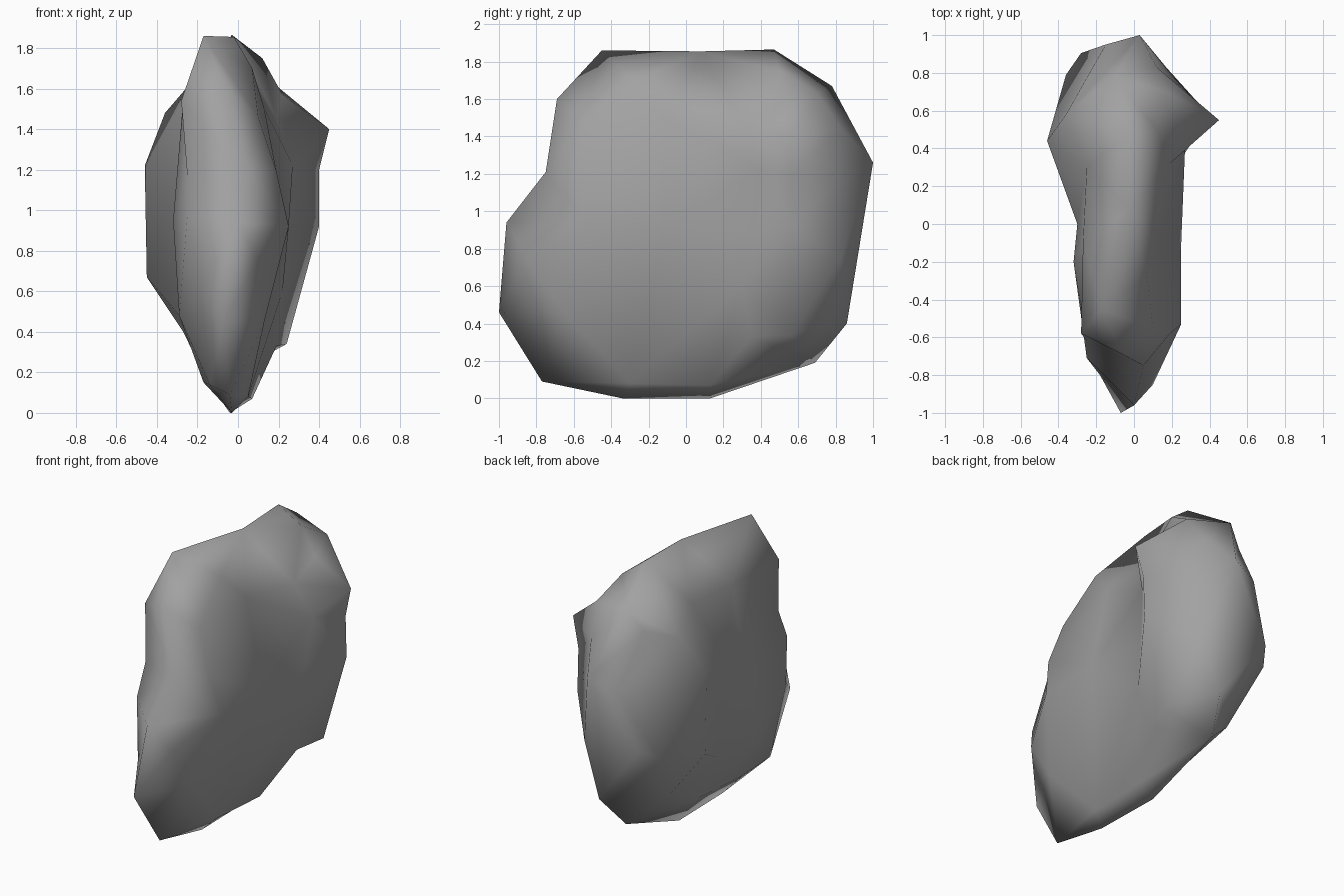
import bpy
import bmesh
from mathutils import Vector
from mathutils.geometry import delaunay_2d_cdt

cube = bpy.data.objects.get("Cube")
if cube:
    bpy.data.objects.remove(cube, do_unlink=True)

# Plain grey stone
stone = bpy.data.materials.new("stone_grey")
stone.use_nodes = True
grey = (0.36, 0.36, 0.36, 1)
stone.diffuse_color = grey
stone.node_tree.nodes["Principled BSDF"].inputs["Base Color"].default_value = grey

# Rim of the upright slab
rim = [
    (-.17, -.45, 1.86), (-.02, .08, 1.855), (-.03, .47, 1.865), (-.11, .78, 1.67),
    (.03, 1, 1.26), (.04, .86, .4), (-.04, .69, .19), (-.04, .13, 0),
    (-.03, -.34, 0), (-.04, -.77, .09), (-.07, -1, .46), (0, -.96, .94),
    (.05, -.75, 1.21), (-.06, -.69, 1.6),
]

# Left side: the sharp ridge near the back, then the broad face
left_ridge = [
    (.17, .7, 1.63), (.45, .55, 1.4), (.4, .565, 1.2),
    (.4, .575, .92), (.24, .56, .34), (.19, .35, .33),
]
left_face = [
    (.12, .5, 1.75), (.22, .5, 1.57), (.12, .83, 1.44), (.19, .8, 1.15),
    (.17, .83, .75), (.19, .32, 1.45), (.27, .4, 1.22), (.25, .36, .9),
    (.22, .3, .6), (.07, .13, .07), (.05, -.3, .08), (.25, -.1, .92),
    (.13, -.1, 1.5), (.07, -.28, 1.7), (.1, -.55, 1.46), (.19, -.58, 1.19),
    (.25, -.53, .92), (.1, -.85, .75), (.13, -.64, .45),
]

# Right side: the blunt bulge near the back, then the broad face
right_ridge = [
    (-.21, .74, 1.54), (-.36, .58, 1.48), (-.46, .44, 1.22),
    (-.45, .44, .67), (-.27, .55, .4),
]
right_face = [
    (-.15, .95, 1.2), (-.28, .905, .82), (-.36, .79, .75), (-.25, .3, 1.57),
    (-.3, 0, 1.1), (-.27, -.1, 1.55), (-.28, -.58, 1.54), (-.25, -.62, 1.17),
    (-.25, -.71, .97), (-.32, -.2, .95), (-.29, -.35, .48), (-.14, -.69, .14),
    (-.29, .1, .48), (-.16, .1, .17), (-.17, -.35, .15), (-.18, -.8, .6),
]

bm = bmesh.new()
edge = [bm.verts.new(p) for p in rim]


def add_side(ridge, face):
    """Stretch one broad side of the stone over its ridge and face points."""
    points = rim + ridge + face
    verts = edge + [bm.verts.new(p) for p in ridge + face]
    first = len(rim)
    creases = [(i, i + 1) for i in range(first, first + len(ridge) - 1)]
    flat = [Vector((y, z)) for _, y, z in points]
    _, _, faces, sources, _, _ = delaunay_2d_cdt(
        flat, creases, [list(range(first))], 1, 1e-5)
    for corners in faces:
        bm.faces.new([verts[sources[c][0]] for c in corners])


add_side(left_ridge, left_face)
add_side(right_ridge, right_face)
bmesh.ops.recalc_face_normals(bm, faces=bm.faces)

# Boulder object
mesh = bpy.data.meshes.new("boulder")
bm.to_mesh(mesh)
bm.free()
mesh.materials.append(stone)
boulder = bpy.data.objects.new("boulder", mesh)
bpy.context.collection.objects.link(boulder)
for polygon in mesh.polygons:
    polygon.use_smooth = True
